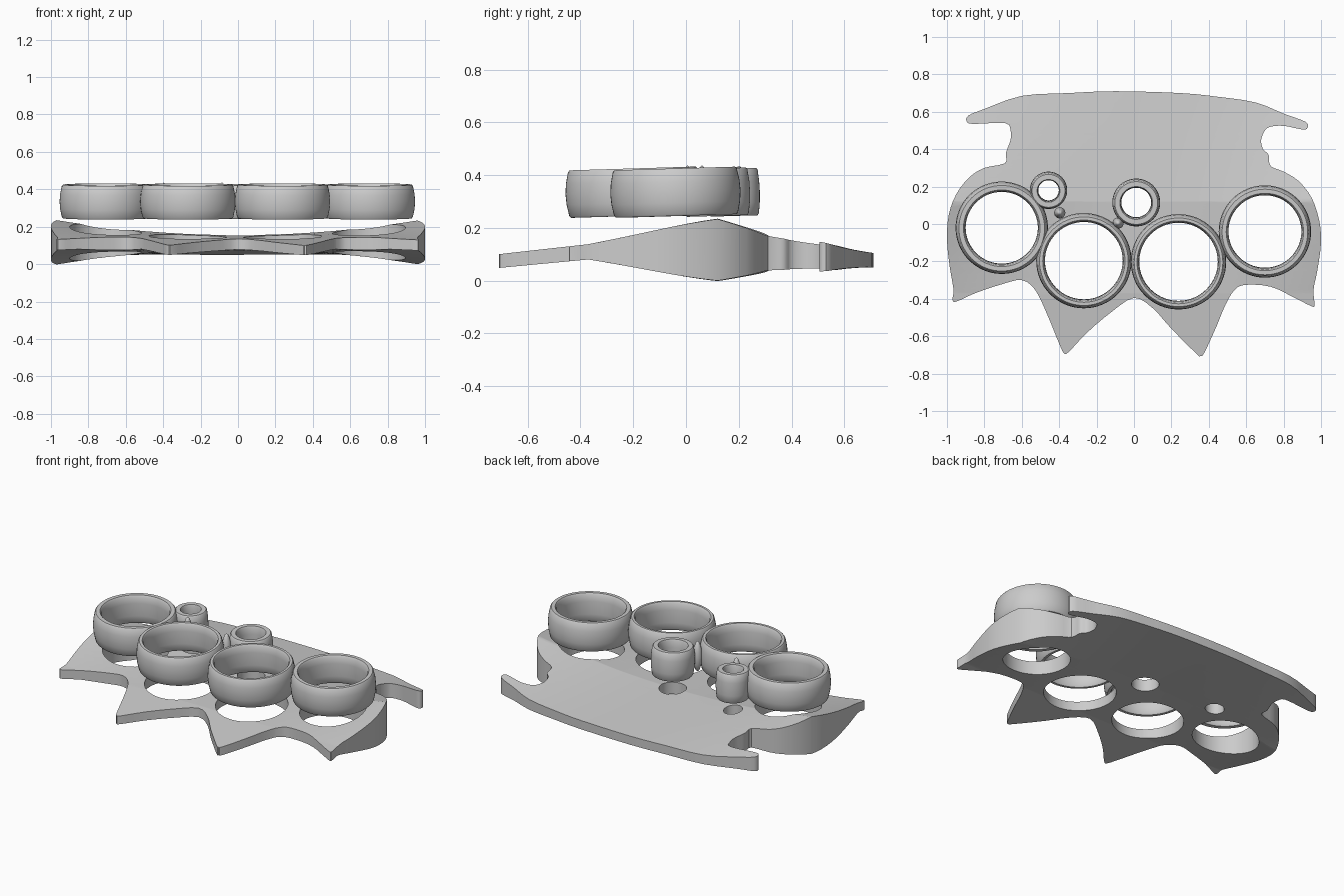
import bpy, bmesh, math
from mathutils import Vector

if "Cube" in bpy.data.objects:
    bpy.data.objects.remove(bpy.data.objects["Cube"])

# Plate outline seen from above, clockwise from the back left
OUTLINE = [(-.6, .685), (-.35, .70), (-.1, .71), (.25, .70), (.45, .68), (.65, .65), (.8, .59), (.92, .545),
           (.925, .51), (.89, .507), (.8, .525), (.73, .52), (.70, .50), (.68, .45), (.69, .40),
           (.72, .37), (.73, .31), (.80, .28), (.88, .23), (.95, .14), (.99, .02), (1.0, -.1),
           (.98, -.25), (.96, -.35), (.965, -.43), (.95, -.44), (.85, -.39), (.73, -.335), (.6, -.325),
           (.54, -.35), (.49, -.43), (.44, -.55), (.375, -.69), (.355, -.705), (.335, -.695), (.2, -.56),
           (.1, -.45), (0, -.395), (-.12, -.47), (-.25, -.58), (-.35, -.685), (-.375, -.69), (-.4, -.64),
           (-.47, -.47), (-.53, -.35), (-.6, -.30), (-.7, -.32), (-.85, -.37), (-.95, -.415), (-.97, -.405),
           (-.965, -.35), (-.985, -.23), (-1.0, -.08), (-.99, .05), (-.95, .16), (-.88, .25), (-.8, .30),
           (-.69, .325), (-.685, .38), (-.66, .45), (-.66, .5), (-.69, .54), (-.86, .535), (-.895, .55),
           (-.885, .58), (-.8, .615)]

# name, x, y, outer radius, inner radius
RINGS = [("finger_ring_1", -.707, -.02, .247, .193), ("finger_ring_2", -.268, -.196, .255, .208),
         ("finger_ring_3", .238, -.202, .255, .21), ("finger_ring_4", .70, -.04, .247, .195),
         ("small_ring_left", -.457, .18, .10, .055), ("small_ring_right", .012, .115, .128, .08)]


def smooth_closed(pts, n=3):
    """Catmull-Rom through a closed list of 2D points."""
    out = []
    for i in range(len(pts)):
        a, b, c, d = (Vector(pts[(i + k) % len(pts)]) for k in (-1, 0, 1, 2))
        for s in range(n):
            t = s / n
            out.append(.5 * (2 * b + (c - a) * t + (2 * a - 5 * b + 4 * c - d) * t * t
                             + (3 * b - a - 3 * c + d) * t ** 3))
    return out


def lerp_table(table, v):
    for (a, za), (b, zb) in zip(table, table[1:]):
        if v <= b:
            return za + (zb - za) * max(0, (v - a) / (b - a))
    return table[-1][1]


def finish(name, bm, angle=35):
    me = bpy.data.meshes.new(name)
    bmesh.ops.recalc_face_normals(bm, faces=bm.faces)
    bm.to_mesh(me)
    bm.free()
    ob = bpy.data.objects.new(name, me)
    bpy.context.collection.objects.link(ob)
    bpy.ops.object.select_all(action='DESELECT')
    ob.select_set(True)
    bpy.context.view_layer.objects.active = ob
    bpy.ops.object.shade_smooth_by_angle(angle=math.radians(angle))
    return ob


def lathe(name, profile, loc, closed, steps=64):
    bm = bmesh.new()
    vs = [bm.verts.new((r, 0, z)) for r, z in profile]
    es = [bm.edges.new(p) for p in zip(vs, vs[1:] + (vs[:1] if closed else []))]
    bmesh.ops.spin(bm, geom=vs + es, cent=(0, 0, 0), axis=(0, 0, 1), angle=2 * math.pi, steps=steps)
    bmesh.ops.remove_doubles(bm, verts=bm.verts, dist=1e-4)
    ob = finish(name, bm)
    ob.location = loc
    return ob


# Plate: filled outline with holes, cut into a grid, then given its varying thickness
cu = bpy.data.curves.new("plate_outline", 'CURVE')
cu.dimensions, cu.fill_mode, cu.extrude = '2D', 'BOTH', .5
loops = [smooth_closed(OUTLINE)]
for _, x, y, ro, ri in RINGS:
    loops.append([(x + ri * math.cos(k * math.pi / 32), y + ri * math.sin(k * math.pi / 32)) for k in range(64)])
for loop in loops:
    sp = cu.splines.new('POLY')
    sp.points.add(len(loop) - 1)
    for p, q in zip(sp.points, loop):
        p.co = (q[0], q[1], 0, 1)
    sp.use_cyclic_u = True
tmp = bpy.data.objects.new("plate_outline", cu)
bm = bmesh.new()
bm.from_mesh(tmp.to_mesh())
bpy.data.objects.remove(tmp)
bmesh.ops.remove_doubles(bm, verts=bm.verts, dist=1e-4)
cuts = [((i / 10, 0, 0), (1, 0, 0)) for i in range(-9, 10)]
cuts += [((0, y, 0), (0, 1, 0)) for y in (-.54, -.37, -.25, -.12, 0, .12, .24, .36, .48, .6)]
for co, no in cuts:
    bmesh.ops.bisect_plane(bm, geom=bm.verts[:] + bm.edges[:] + bm.faces[:], plane_co=co, plane_no=no, dist=1e-5)
TOP = [(-.71, .10), (-.37, .138), (.12, .155), (.71, .105)]
BOTTOM = [(-.71, .048), (-.37, .08), (.12, .078), (.71, .05)]
FLARE = [(-.37, 0), (.12, 1), (.71, 0)]
for v in bm.verts:
    x, y, z = v.co
    flare = lerp_table(FLARE, y) * x * x * .085
    v.co.z = lerp_table(TOP, y) + flare if z > 0 else lerp_table(BOTTOM, y) - flare
finish("base_plate", bm)

# Slightly barrelled rings floating above the holes
for name, x, y, ro, ri in RINGS:
    lip = min(.012, ro * .06)
    prof = [(ri + lip, -.09), (ro - lip - .006, -.09), (ro - lip, -.083), (ro - lip * .25, -.04), (ro, 0),
            (ro - lip * .25, .04), (ro - lip, .083), (ro - lip - .006, .09), (ri + lip, .09),
            (ri + lip * .4, .08), (ri, .04), (ri, -.04), (ri + lip * .4, -.08)]
    ring = lathe(name, prof, (x, y, .335), True)
    ring.rotation_euler.x = .03

# Pointed spindles joining the small rings to the large ones
for name, x, y in (("spindle_left", -.397, .06), ("spindle_right", -.085, .005)):
    lathe(name, [(0, -.097), (.012, -.085), (.024, -.045), (.03, 0), (.024, .045), (.012, .085), (0, .097)],
          (x, y, .34), False, 24)
